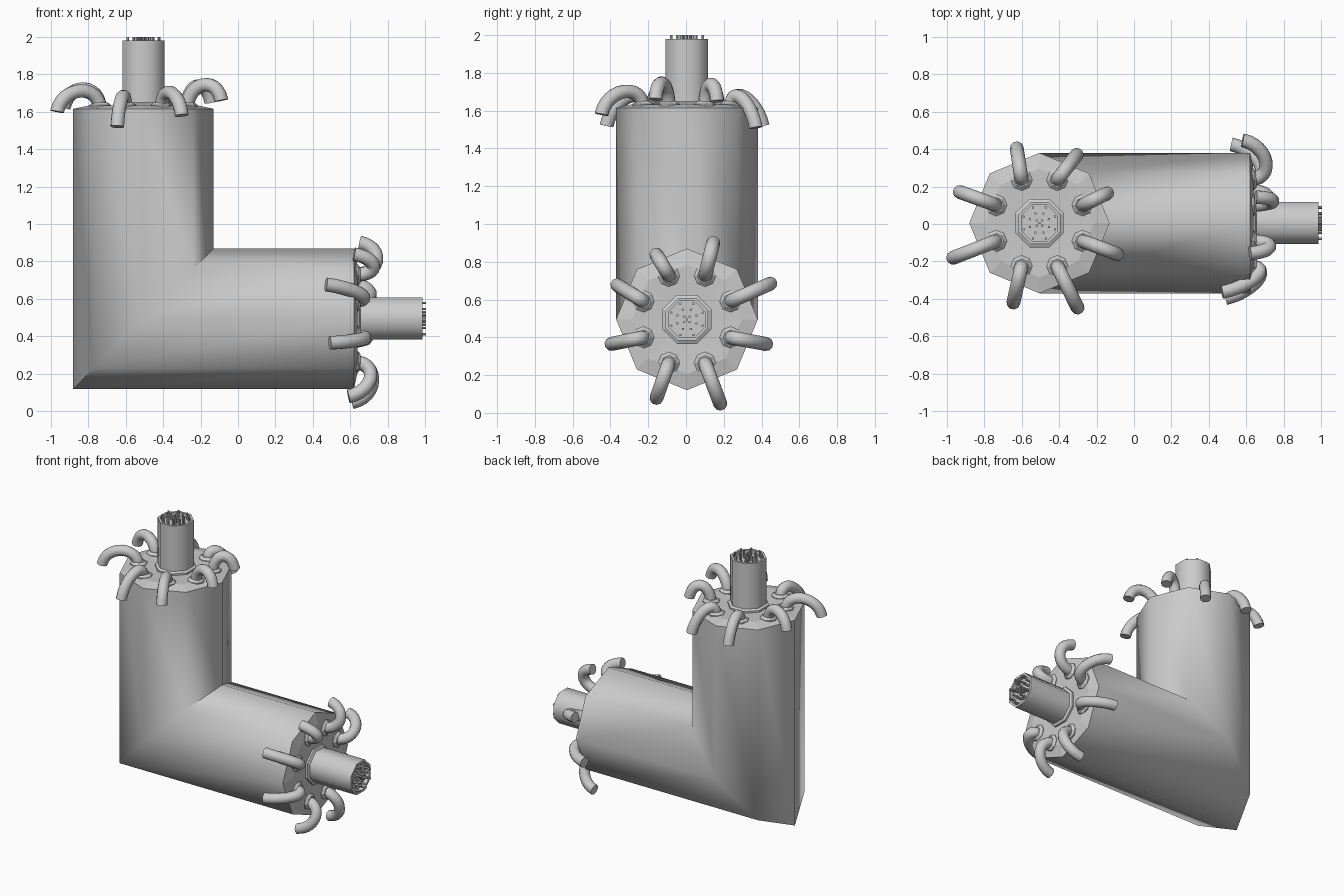
import bpy, bmesh, math
from mathutils import Matrix, Vector

if "Cube" in bpy.data.objects:
    bpy.data.objects.remove(bpy.data.objects["Cube"])


def finish(name, bm, angle=None):
    bmesh.ops.recalc_face_normals(bm, faces=bm.faces)
    me = bpy.data.meshes.new(name)
    bm.to_mesh(me)
    bm.free()
    ob = bpy.data.objects.new(name, me)
    bpy.context.collection.objects.link(ob)
    if angle:
        bpy.ops.object.select_all(action='DESELECT')
        ob.select_set(True)
        bpy.context.view_layer.objects.active = ob
        bpy.ops.object.shade_smooth_by_angle(angle=math.radians(angle))
    return ob


def skin(bm, rings):
    """Closed tube through a list of point rings."""
    loops = [[bm.verts.new(p) for p in r] for r in rings]
    n = len(loops[0])
    for a, b in zip(loops, loops[1:]):
        for i in range(n):
            j = (i + 1) % n
            bm.faces.new((a[i], a[j], b[j], b[i]))
    bm.faces.new(loops[0])
    bm.faces.new(loops[-1])


def circle(r, z, n, mat, cx=0, cy=0, turn=0.0):
    return [mat @ Vector((cx + r * math.cos(turn + 2 * math.pi * i / n),
                          cy + r * math.sin(turn + 2 * math.pi * i / n), z))
            for i in range(n)]


def lathe(bm, profile, n, mat, cx=0, cy=0, turn=0.0):
    skin(bm, [circle(r, z, n, mat, cx, cy, turn) for r, z in profile])


CX, CY, CZ, R = -0.505, 0.005, 0.495, 0.375
TOP, END = 1.615, 0.62
up_mat = Matrix.Translation((CX, CY, TOP))
side_mat = Matrix(((0, 0, 1, END), (1, 0, 0, CY), (0, 1, 0, CZ), (0, 0, 0, 1)))

# Mitred eight-sided elbow body
bm = bmesh.new()
ang = [2 * math.pi * i / 8 for i in range(8)]
section = [(R * math.cos(a), R * math.sin(a)) for a in ang]
skin(bm, [[(CX + u, CY + v, TOP) for u, v in section],
          [(CX + u, CY + v, CZ + u) for u, v in section],
          [(END, CY + v, CZ + u) for u, v in section]])
finish("elbow_body", bm, 50)


def hose(bm, start, tip, tip_z, mat, h=0.14, r=0.037, n=10, steps=12):
    """Curled hose from the cap, over and down to the tip."""
    out = (tip - start).normalized()
    tip = tip - out * 0.025
    p = [Vector((start.x, start.y, -0.01)), Vector((start.x, start.y, h)),
         Vector((tip.x, tip.y, tip_z + h)) - out.to_3d() * 0.03,
         Vector((tip.x, tip.y, tip_z))]
    side = Vector((-out.y, out.x, 0))
    rings = []
    for k in range(steps + 1):
        t = k / steps
        s = 1 - t
        c = s**3 * p[0] + 3 * s * s * t * p[1] + 3 * s * t * t * p[2] + t**3 * p[3]
        d = (s * s * (p[1] - p[0]) + 2 * s * t * (p[2] - p[1])
             + t * t * (p[3] - p[2])).normalized()
        nrm = side.cross(d)
        rings.append([mat @ (c + r * (math.cos(a) * side + math.sin(a) * nrm))
                      for a in (2 * math.pi * i / n for i in range(n))])
    skin(bm, rings)


def end_fitting(label, mat, tips):
    # Shallow faceted cap with a seat for the nozzle
    bm = bmesh.new()
    lathe(bm, [(R, -0.01), (R, 0.0), (0.29, 0.018), (0.14, 0.012)], 8, mat)
    lathe(bm, [(0.14, 0.0), (0.14, 0.025), (0.12, 0.035)], 8, mat, turn=math.pi / 8)
    finish(label + "_cap", bm)

    # Central nozzle with a shallow cup
    bm = bmesh.new()
    lathe(bm, [(0.122, 0), (0.122, 0.365), (0.105, 0.365), (0.105, 0.335)],
          8, mat, turn=math.pi / 8)
    finish(label + "_nozzle", bm, 50)

    # Pins inside the nozzle
    bm = bmesh.new()
    for ring_r, count in ((0, 1), (0.02, 4), (0.055, 8), (0.09, 8)):
        for i in range(count):
            a = 2 * math.pi * (i + 0.5) / count
            lathe(bm, [(0.007, 0.33), (0.007, 0.385)], 6, mat,
                  ring_r * math.cos(a), ring_r * math.sin(a))
    finish(label + "_pins", bm)

    # Hoses and their collars
    hoses, collars = bmesh.new(), bmesh.new()
    for i, (x, y, z) in enumerate(tips):
        a = math.radians(22.5 + 45 * i)
        start = Vector((0.25 * math.cos(a), 0.25 * math.sin(a)))
        hose(hoses, start, Vector((x, y)), z, mat)
        lathe(collars, [(0.058, 0.0), (0.058, 0.02), (0.04, 0.035)], 8, mat,
              start.x, start.y)
    finish(label + "_hoses", hoses, 50)
    finish(label + "_collars", collars)


# Hose tips in world units, shifted to each fitting's own frame
top_tips = [(-.12, .175, 1.65), (-.29, .39, 1.51), (-.63, .43, 1.52),
            (-.955, .18, 1.62), (-.99, -.19, 1.60), (-.65, -.445, 1.52),
            (-.29, -.47, 1.58), (-.065, -.17, 1.66)]
side_tips = [(.58, .47, .695), (.65, .15, .925), (.62, -.17, .86),
             (.47, -.385, .69), (.49, -.42, .36), (.59, -.165, .055),
             (.61, .19, .025), (.52, .45, .36)]
end_fitting("top", up_mat, [(x - CX, y - CY, z - TOP) for x, y, z in top_tips])
end_fitting("side", side_mat, [(y - CY, z - CZ, x - END) for x, y, z in side_tips])
